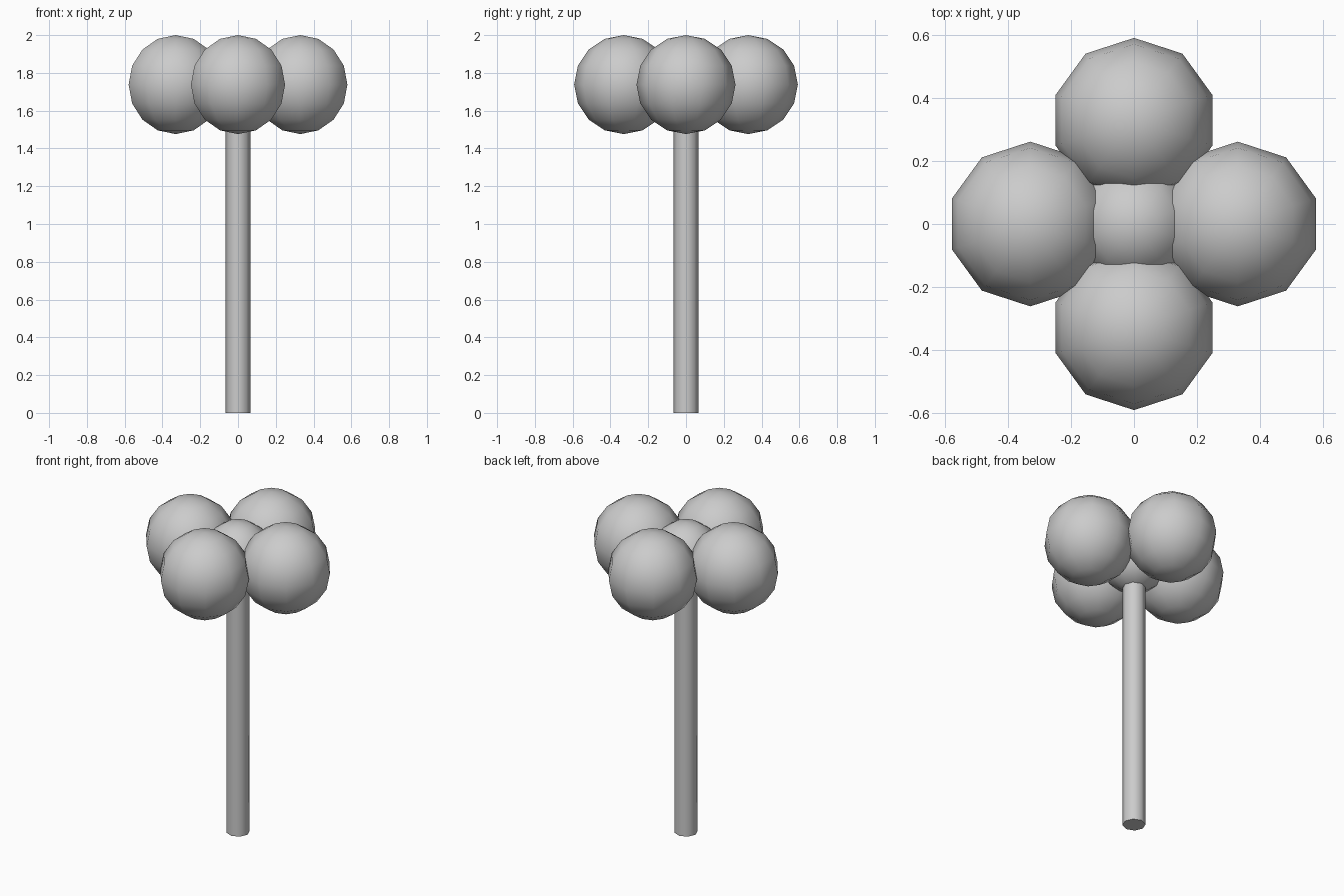
import bpy
from math import radians

if "Cube" in bpy.data.objects:
    bpy.data.objects.remove(bpy.data.objects["Cube"])

CROWN_Z = 1.738


def smooth(obj, name, angle):
    obj.name = name
    bpy.ops.object.shade_smooth_by_angle(angle=radians(angle))


def foliage(name, x, y, radius):
    bpy.ops.mesh.primitive_uv_sphere_add(segments=10, ring_count=8, radius=radius,
                                         location=(x, y, CROWN_Z))
    smooth(bpy.context.object, name, 60)


# Trunk, running up into the crown
bpy.ops.mesh.primitive_cylinder_add(vertices=8, radius=0.066, depth=1.64,
                                    location=(0, 0, 0.82))
smooth(bpy.context.object, "trunk", 60)

# Small core surrounded by four larger foliage balls
foliage("foliage_core", 0, 0, 0.2)
for name, x, y in (("right", 1, 0), ("left", -1, 0), ("back", 0, 1), ("front", 0, -1)):
    foliage("foliage_" + name, x * 0.33, y * 0.33, 0.262)
